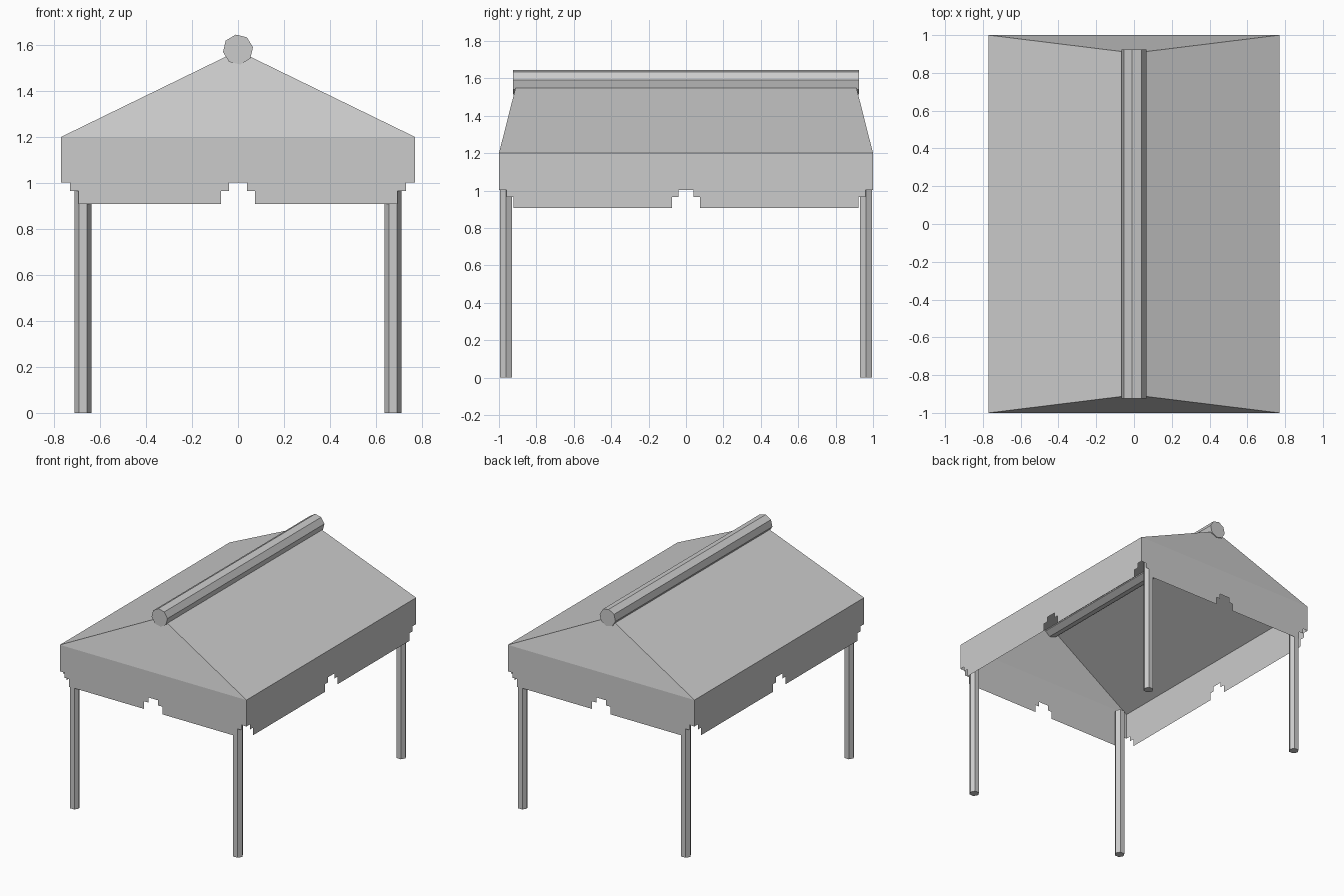
import bpy
import bmesh
from math import radians
from mathutils import Matrix

cube = bpy.data.objects.get("Cube")
if cube:
    bpy.data.objects.remove(cube, do_unlink=True)

HALF_X, HALF_Y = 0.77, 1.0
EAVE_Z, RIDGE_Z, RIDGE_Y = 1.2, 1.575, 0.905

grey = bpy.data.materials.new("plain_grey")
grey.use_nodes = True
colour = (0.6, 0.6, 0.6, 1)
grey.diffuse_color = colour
grey.node_tree.nodes["Principled BSDF"].inputs["Base Color"].default_value = colour


def finish(bm, name):
    mesh = bpy.data.meshes.new(name)
    bm.to_mesh(mesh)
    bm.free()
    mesh.materials.append(grey)
    obj = bpy.data.objects.new(name, mesh)
    bpy.context.collection.objects.link(obj)
    return obj


def add_face(bm, points):
    bm.faces.new([bm.verts.new(p) for p in points])


def prism(name, sides, radius, length, matrix):
    bm = bmesh.new()
    bmesh.ops.create_cone(bm, cap_ends=True, segments=sides, radius1=radius,
                          radius2=radius, depth=length, matrix=matrix)
    return finish(bm, name)


# Hipped roof shell, open underneath
bm = bmesh.new()
corners = [(-HALF_X, -HALF_Y), (HALF_X, -HALF_Y), (HALF_X, HALF_Y), (-HALF_X, HALF_Y)]
a, b, c, d = [bm.verts.new((x, y, EAVE_Z)) for x, y in corners]
front, back = [bm.verts.new((0, y, RIDGE_Z)) for y in (-RIDGE_Y, RIDGE_Y)]
for loop in ((a, b, front), (b, c, back, front), (c, d, back), (d, a, front, back)):
    bm.faces.new(loop)
finish(bm, "roof")


# Hanging skirt panels with stepped corners and a stepped notch in the middle
def skirt(name, half, distance, angle):
    right = [(0.04, 1.003), (0.04, 0.965), (0.075, 0.965), (0.075, 0.908),
             (half - 0.077, 0.908), (half - 0.077, 0.965),
             (half - 0.04, 0.965), (half - 0.04, 1.003), (half, 1.003), (half, EAVE_Z)]
    outline = right + [(-u, z) for u, z in reversed(right)]
    bm = bmesh.new()
    add_face(bm, [(u, -distance, z) for u, z in outline])
    bm.transform(Matrix.Rotation(radians(angle), 4, "Z"))
    finish(bm, name)


skirt("front_skirt", HALF_X, HALF_Y, 0)
skirt("left_skirt", HALF_Y, HALF_X, 90)
skirt("back_skirt", HALF_X, HALF_Y, 180)
skirt("right_skirt", HALF_Y, HALF_X, 270)

# Eight-sided ridge pole, turned slightly about its axis
prism("ridge_pole", 8, 0.066, 1.85,
      Matrix.Translation((0, 0, 1.58)) @ Matrix.Rotation(radians(-9), 4, "Y")
      @ Matrix.Rotation(radians(90), 4, "X"))

# Six-sided legs running up inside the skirt
LEG_TOP = 1.17
for end, sy in (("front", -1), ("back", 1)):
    for side, sx in (("left", 1), ("right", -1)):
        prism(f"{end}_{side}_leg", 6, 0.036, LEG_TOP,
              Matrix.Translation((sx * 0.674, sy * 0.962, LEG_TOP / 2))
              @ Matrix.Rotation(radians(30), 4, "Z"))
